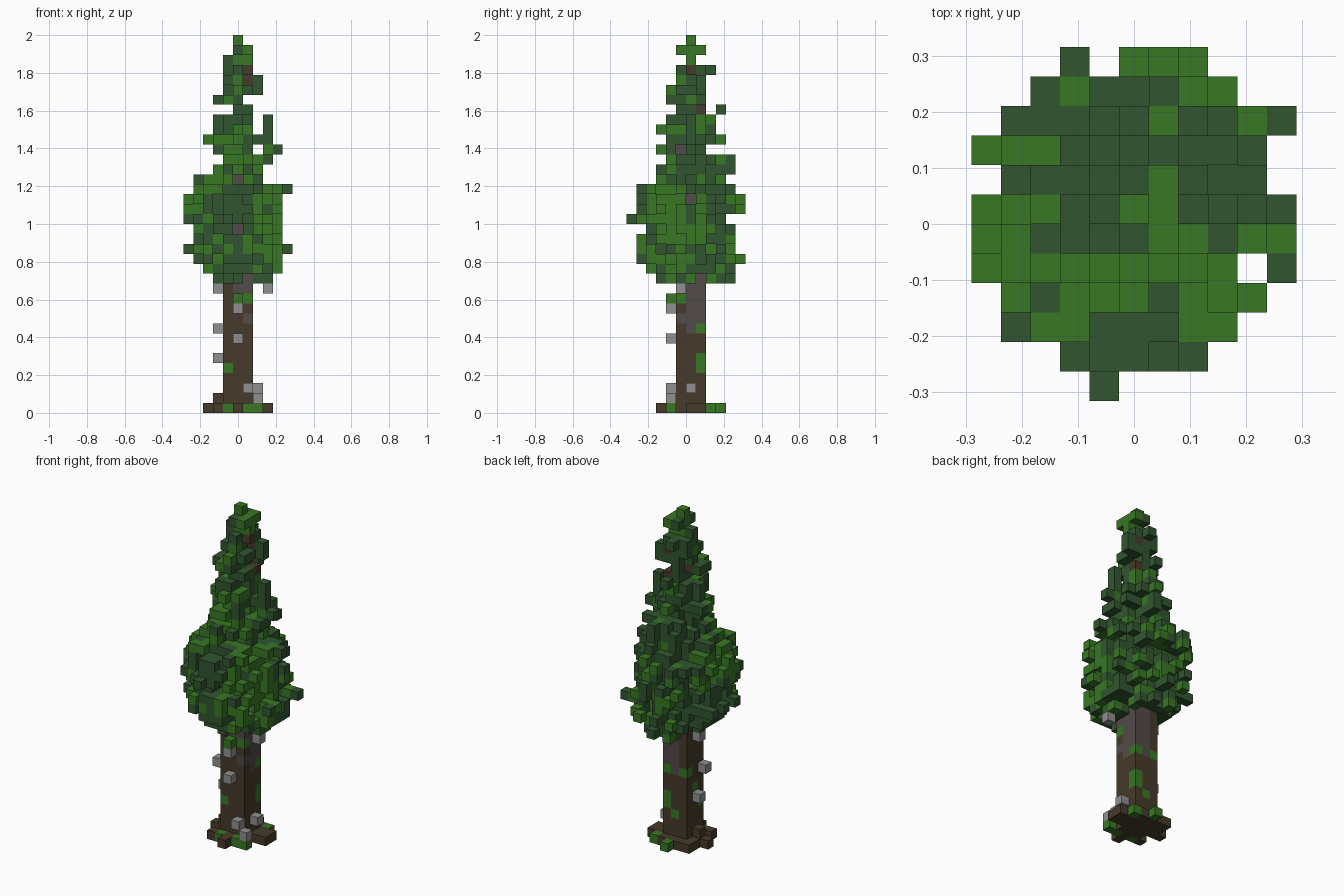
import bpy
import bmesh
import math
import random
from mathutils import Vector

random.seed(5)
S = 2 / 38  # edge of one block

cube = bpy.data.objects.get("Cube")
if cube:
    bpy.data.objects.remove(cube, do_unlink=True)


def material(name, rgb):
    mat = bpy.data.materials.new(name)
    mat.use_nodes = True
    mat.diffuse_color = (*rgb, 1)
    mat.node_tree.nodes["Principled BSDF"].inputs["Base Color"].default_value = (*rgb, 1)
    return mat


MATERIALS = [
    material("dark_leaf", (.031, .092, .029)),
    material("light_leaf", (.040, .186, .018)),
    material("bark", (.061, .042, .023)),
    material("grey_bark", (.084, .069, .065)),
    material("stone", (.28, .28, .28)),
]
DARK, LIGHT, BARK, GREY, STONE = range(5)


def build_blocks(name, cells):
    """Outer skin of a set of blocks; cells maps (i, j, k) to a colour."""
    bm = bmesh.new()
    axes = [Vector((1, 0, 0)), Vector((0, 1, 0)), Vector((0, 0, 1))]
    for cell, colour in cells.items():
        centre = Vector(cell) + Vector((0, .5, .5))
        for a in range(3):
            for sign in (-1, 1):
                n = axes[a] * sign
                if tuple(int(c + d) for c, d in zip(cell, n)) in cells:
                    continue
                u, v = axes[(a + 1) % 3] / 2, axes[(a + 2) % 3] / 2
                ring = [-u - v, u - v, u + v, v - u]
                if sign < 0:
                    ring.reverse()
                face = bm.faces.new([bm.verts.new((centre + n / 2 + p) * S) for p in ring])
                face.material_index = colour
    bmesh.ops.remove_doubles(bm, verts=bm.verts, dist=S / 50)
    mesh = bpy.data.meshes.new(name)
    bm.to_mesh(mesh)
    bm.free()
    for mat in MATERIALS:
        mesh.materials.append(mat)
    bpy.context.scene.collection.objects.link(bpy.data.objects.new(name, mesh))


# Trunk: square column, greyer towards the upper back corner
trunk = {}
for k in range(14):
    for i in (-1, 0, 1):
        for j in (-1, 0, 1):
            grey = k >= 8 and i + j >= 1 or k >= 12 and i >= 0
            trunk[i, j, k] = GREY if grey else BARK
trunk[1, -1, 9] = GREY
# Mossy blocks set into the trunk
for cell in ((-1, -1, 4), (1, -1, 11), (1, 1, 4), (1, 1, 5), (1, 1, 8),
             (-1, 1, 8), (0, 1, 3), (-1, 0, 6)):
    trunk[cell] = LIGHT
build_blocks("trunk", trunk)

# Roots: ragged star around the foot
roots = {}
for i in range(-2, 3):
    for j in range(-2, 3):
        if max(abs(i), abs(j)) == 2 and random.random() < .75:
            roots[i, j, 0] = LIGHT if random.random() < .25 else BARK
for cell in ((-3, 0, 0), (3, 0, 0), (0, -3, 0), (3, 1, 0), (-2, 0, 0), (2, 0, 0),
             (0, -2, 0), (0, 2, 0), (-2, 0, 1)):
    roots[cell] = BARK
for cell in ((0, 3, 0), (-1, -2, 0), (2, -2, 0)):
    roots[cell] = LIGHT
build_blocks("roots", roots)

# Stone-like shelf growths and a leaf tuft on the trunk
build_blocks("shelf_growths", {c: STONE for c in (
    (-2, 0, 12), (3, -1, 12), (0, -2, 10), (-2, -1, 8), (0, -2, 7), (-2, 0, 5),
    (1, -2, 2), (2, 0, 2), (2, -2, 1), (0, -2, 14))})
build_blocks("leaf_tuft", {(0, -2, 11): LIGHT})

# Crown: reach of each layer as left, right, front and back block
LAYERS = [
    (-2, 3, -3, 4), (-3, 4, -4, 4), (-4, 4, -5, 5), (-5, 4, -5, 4), (-4, 4, -5, 4),
    (-4, 4, -4, 4), (-5, 4, -5, 3), (-5, 4, -5, 5), (-5, 4, -5, 5), (-4, 4, -5, 4),
    (-4, 2, -3, 3), (-2, 2, -3, 3), (-1, 3, -2, 3), (-2, 1, -3, 1), (-3, 2, -2, 2),
    (-2, 1, -3, 2), (-2, 1, -2, 2), (0, 1, -1, 1), (-2, 0, -2, 1), (-1, 1, -2, 1),
    (-1, 0, -1, 1), (-1, 1, -1, 2), (-1, 1, 0, 0), (0, 1, -1, 1), (0, 0, 0, 0)]


def leaf_colour(i, j, k):
    """Light patches on the left, front left and tip; dark middle and back."""
    if k >= 35:
        chance = .7
    elif k >= 30:
        chance = .2
    elif k > 22:
        chance = .3 if j >= 0 else .65 if i <= 0 and k >= 25 else .45
    elif i >= 2 and j < 0:
        chance = .8 if k > 15 else .45
    elif i >= 2:
        chance = .45 if i == 2 or j > 3 else .15
    elif i <= -4:
        chance = .75 if k > 18 else .3
    else:
        chance = .55 if j >= 4 and i >= -1 else .18
    return LIGHT if random.random() < chance else DARK


crown = {}
for k, (x0, x1, y0, y1) in enumerate(LAYERS, 13):
    rx, ry = (x1 - x0 + 1) / 2, (y1 - y0 + 1) / 2
    core, fringe = (.4, .3) if k == 13 else (.7, .55)
    for i in range(x0, x1 + 1):
        for j in range(y0, y1 + 1):
            d = math.hypot((i - (x0 + x1) / 2) / rx, (j - (y0 + y1) / 2) / ry)
            if d < core or d < 1 and random.random() < fringe or i == j == 0:
                crown[i, j, k] = leaf_colour(i, j, k)
    # Every layer keeps one twig out to each of its four limits
    sway = 2 if rx > 4 else 1 if rx > 2 else 0
    for tip, step in ((x0, 1), (x1, -1)):
        j = random.randint(-sway, sway)
        for i in (tip, tip + step) if tip else (0,):
            crown[i, j, k] = leaf_colour(i, j, k)
    for tip, step in ((y0, 1), (y1, -1)):
        i = random.randint(-sway, sway)
        for j in (tip, tip + step) if tip else (0,):
            crown[i, j, k] = leaf_colour(i, j, k)
# Drop loose blocks that touch nothing
for cell in list(crown):
    i, j, k = cell
    near = ((i + 1, j, k), (i - 1, j, k), (i, j + 1, k), (i, j - 1, k), (i, j, k + 1), (i, j, k - 1))
    if not any(c in crown for c in near):
        del crown[cell]
# Longest twigs
for cell in ((5, 3, 16), (4, 3, 16), (3, 3, 16), (5, -1, 16), (5, -2, 16), (4, -1, 16),
             (5, 0, 22), (4, 0, 22), (-1, -6, 19), (-1, -5, 19), (2, 5, 15), (-2, 5, 15),
             (-5, 2, 16), (-4, 2, 16), (4, -3, 20), (-4, -3, 18), (-4, 3, 18), (3, 4, 17),
             (4, 0, 26), (3, 0, 26), (3, 0, 27), (3, 0, 28), (3, 0, 29),
             (2, 1, 32), (2, 1, 33), (1, 1, 32),
             (1, 4, 24), (1, 4, 25), (1, 3, 24), (0, 3, 30), (0, 3, 27)):
    crown[cell] = leaf_colour(*cell)
# Open shaft beside the left twigs
for k in range(13, 23):
    crown.pop((4, -2, k), None)
# Gaps that show the greyer stem inside
for k in (18, 23):
    for j in range(-6, 0):
        crown.pop((0, j, k), None)
    crown[0, 0, k] = GREY
for j, k in ((-1, 26), (0, 21)):
    for i in range(1, 6):
        crown.pop((i, j, k), None)
    crown[0, j, k] = GREY
# Bare bark near the tip
for cell in ((0, 0, 34), (1, 0, 34), (1, 1, 33), (-1, 0, 31), (1, 1, 30)):
    crown[cell] = BARK
build_blocks("crown", crown)
